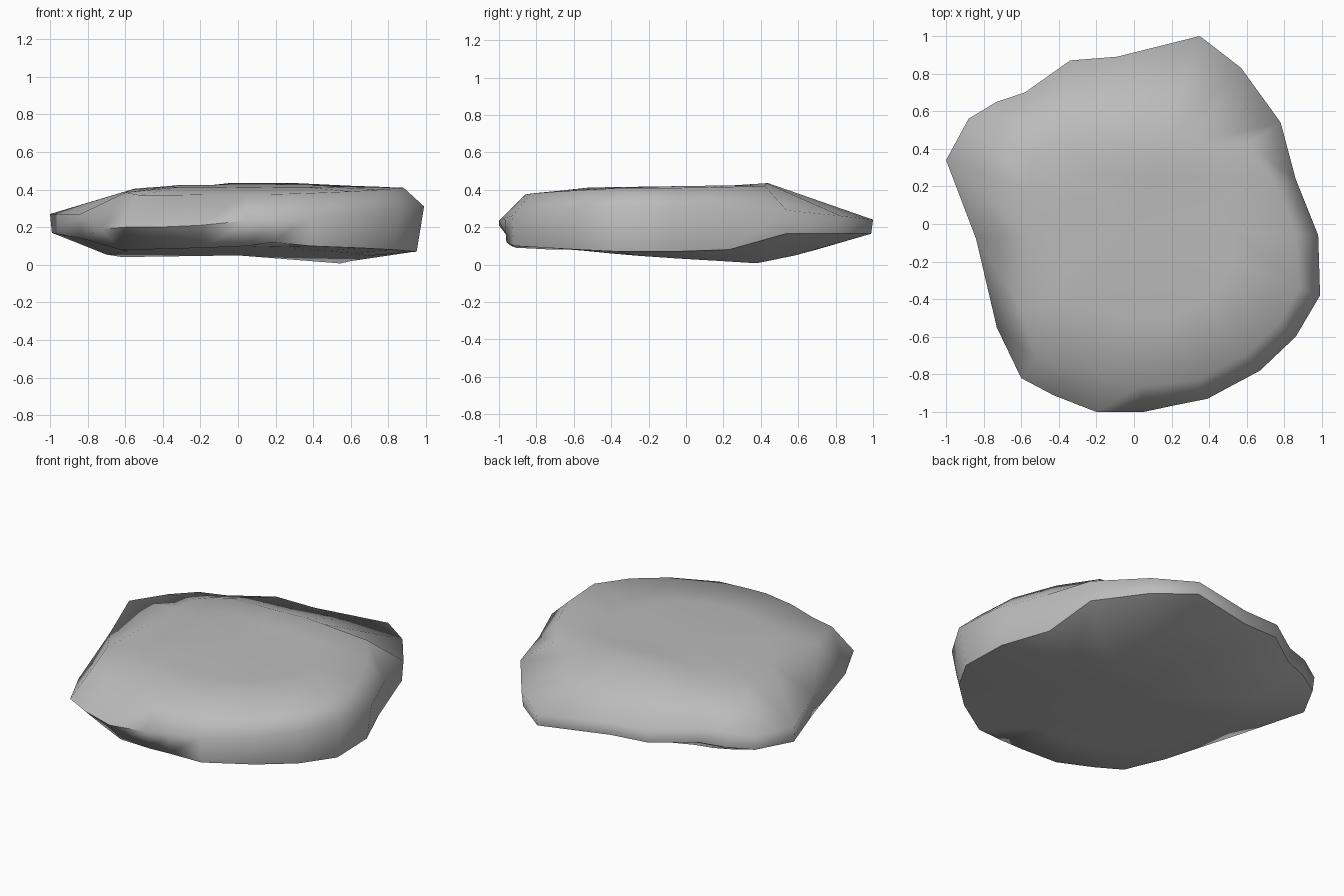
import bpy
import bmesh

cube = bpy.data.objects.get("Cube")
if cube:
    bpy.data.objects.remove(cube, do_unlink=True)

# Outline of the slab: x, y, height of lower edge, height of waist,
# shoulder scale towards the centre, height of shoulder
OUTLINE = [
    (-.2, -1, .09, .21, .82, .375), (.05, -1, .1, .235, .86, .375),
    (.19, -.97, .12, .25, .88, .375), (.39, -.93, .1, .26, .89, .38),
    (.67, -.78, .09, .28, .89, .39), (.86, -.6, .08, .3, .89, .4),
    (.99, -.38, .07, .31, .89, .41), (.98, -.06, .07, .3, .88, .41),
    (.86, .24, .08, .3, .88, .415), (.78, .54, .165, .29, .78, .42),
    (.57, .83, .165, .26, .52, .435), (.35, 1, .165, .24, .44, .435),
    (-.09, .89, .18, .26, .48, .435), (-.34, .87, .19, .27, .52, .42),
    (-.58, .7, .19, .28, .65, .41), (-.73, .65, .18, .28, .65, .4),
    (-.88, .56, .17, .26, .62, .4), (-1, .34, .17, .27, .55, .405),
    (-.84, -.08, .14, .27, .67, .4), (-.73, -.55, .08, .19, .82, .385),
    (-.6, -.82, .08, .2, .87, .37), (-.43, -.91, .085, .2, .83, .37),
]


def undercut(point):
    """True along the front right stretch, where the base is hollowed."""
    return point[3] < .24 and point[1] < 0


def lower_scale(point):
    if undercut(point):
        return .93 + .1 * point[0]
    return .96 if point[2] < .1 else .99


def underside(x, y):
    """Height of the gently tilted base, rising again at the back."""
    return max(0, .05 - .03 * x - .07 * y + .3 * max(0, y - .41))


def crown(x, y):
    """Height of the almost flat top."""
    return .42 + .015 * y


def add_ring(bm, scale_of, height_of):
    ring = []
    for point in OUTLINE:
        s = scale_of(point)
        x, y = point[0] * s, point[1] * s
        ring.append(bm.verts.new((x, y, height_of(point, x, y))))
    return ring


def bridge(bm, lower, upper):
    count = len(lower)
    for i in range(count):
        j = (i + 1) % count
        bm.faces.new((lower[i], lower[j], upper[j], upper[i]))


def cap(bm, ring, height):
    centre = bm.verts.new((0, 0, height))
    for i, vert in enumerate(ring):
        bm.faces.new((vert, ring[(i + 1) % len(ring)], centre))


def crease(bm, ring, wanted):
    """Sharpen the ring edges where both outline points are wanted."""
    for i, vert in enumerate(ring):
        j = (i + 1) % len(ring)
        if wanted(OUTLINE[i]) and wanted(OUTLINE[j]):
            bm.edges.get((vert, ring[j])).smooth = False


# Stone colour
stone = bpy.data.materials.new("stone_grey")
stone.use_nodes = True
grey = (.5, .5, .5, 1)
stone.diffuse_color = grey
stone.node_tree.nodes["Principled BSDF"].inputs["Base Color"].default_value = grey

# Stacked rings from the base to the crown
bm = bmesh.new()
rings = [
    add_ring(bm, lambda p: .7, lambda p, x, y: underside(x, y)),
    add_ring(bm, lower_scale, lambda p, x, y: p[2]),
    add_ring(bm, lambda p: 1, lambda p, x, y: p[3]),
    add_ring(bm, lambda p: p[4], lambda p, x, y: p[5]),
    add_ring(bm, lambda p: p[4] * .6, lambda p, x, y: crown(x, y)),
]
for lower, upper in zip(rings, rings[1:]):
    bridge(bm, lower, upper)
cap(bm, rings[0], underside(0, 0))
cap(bm, rings[-1], crown(0, 0))
bmesh.ops.recalc_face_normals(bm, faces=bm.faces)

# Soft shading, with a crisp lower edge and a crisp brim over the hollow
for face in bm.faces:
    face.smooth = True
crease(bm, rings[1], lambda p: not undercut(p))
crease(bm, rings[2], undercut)

mesh = bpy.data.meshes.new("flat_stone")
bm.to_mesh(mesh)
bm.free()
mesh.materials.append(stone)
slab = bpy.data.objects.new("flat_stone", mesh)
bpy.context.collection.objects.link(slab)
